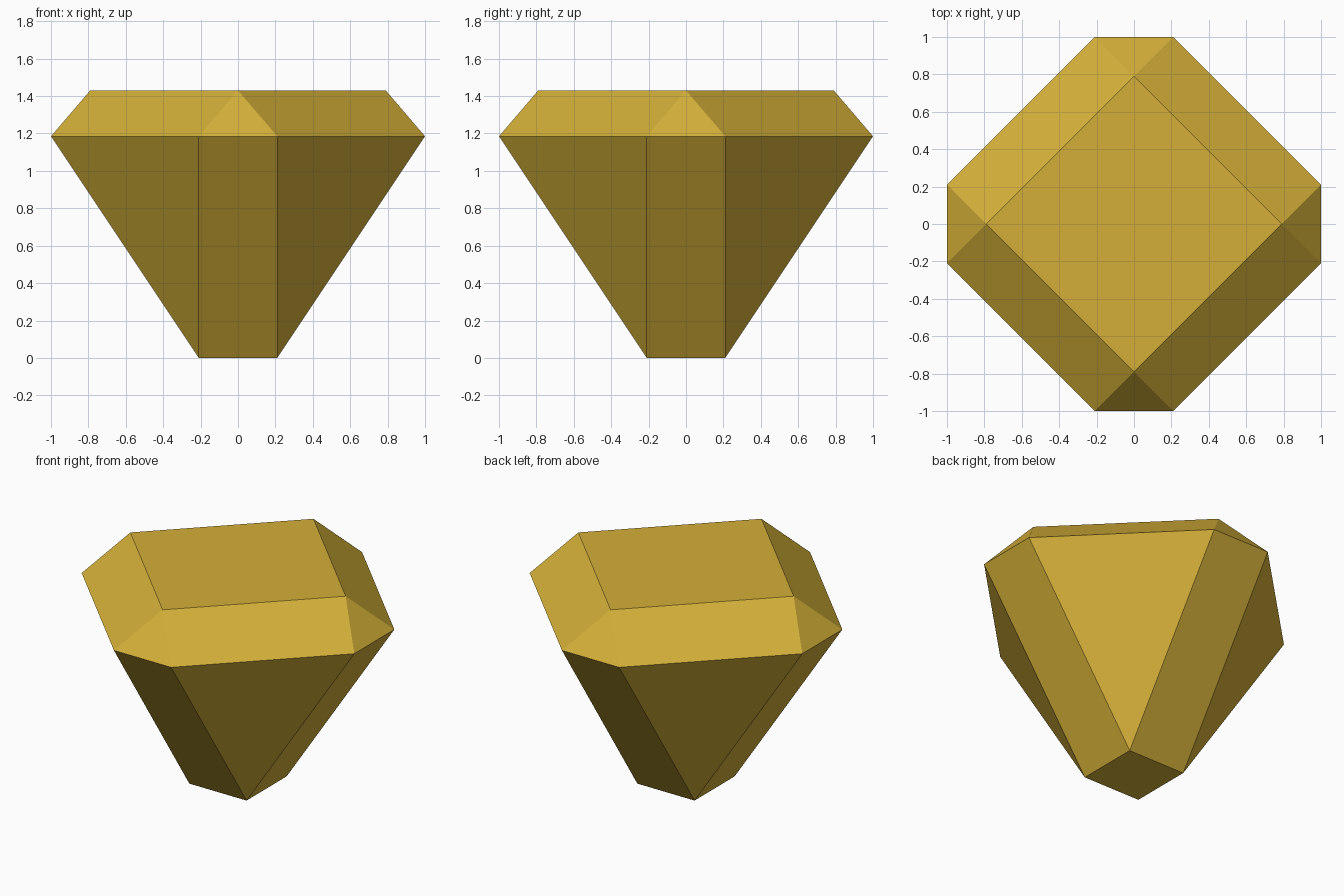
import bpy, bmesh

if "Cube" in bpy.data.objects:
    bpy.data.objects.remove(bpy.data.objects["Cube"])

BASE = 0.21      # half width of the flat tip
TABLE = 0.79     # corner radius of the top diamond
GIRDLE_Z, TOP_Z = 1.185, 1.43

gold = bpy.data.materials.new("gold")
gold.diffuse_color = (0.66, 0.43, 0.04, 1)
gold.use_nodes = True
gold.node_tree.nodes["Principled BSDF"].inputs["Base Color"].default_value = gold.diffuse_color


def turn(x, y, z, n):
    """Rotate a point by n quarter turns about z."""
    for _ in range(n):
        x, y = -y, x
    return x, y, z


bm = bmesh.new()


def ring(x, y, z):
    return [bm.verts.new(turn(x, y, z, n)) for n in range(4)]


tip = ring(BASE, -BASE, 0)
girdle_a = ring(-BASE, -1, GIRDLE_Z)
girdle_b = ring(BASE, -1, GIRDLE_Z)
table = ring(0, -TABLE, TOP_Z)

# Four matching sets of facets
for i in range(4):
    j, k = (i + 1) % 4, (i - 1) % 4
    bm.faces.new((tip[k], tip[i], girdle_b[i], girdle_a[i]))            # lower strip
    bm.faces.new((tip[i], girdle_a[j], girdle_b[i]))                    # lower triangle
    bm.faces.new((girdle_a[i], girdle_b[i], table[i]))                  # crown corner
    bm.faces.new((girdle_b[i], girdle_a[j], table[j], table[i]))        # crown bevel

# Flat top and flat tip
bm.faces.new(table)
bm.faces.new(tip[::-1])
bmesh.ops.recalc_face_normals(bm, faces=bm.faces)

mesh = bpy.data.meshes.new("cut_gem")
bm.to_mesh(mesh)
bm.free()
mesh.materials.append(gold)
gem = bpy.data.objects.new("cut_gem", mesh)
bpy.context.collection.objects.link(gem)
